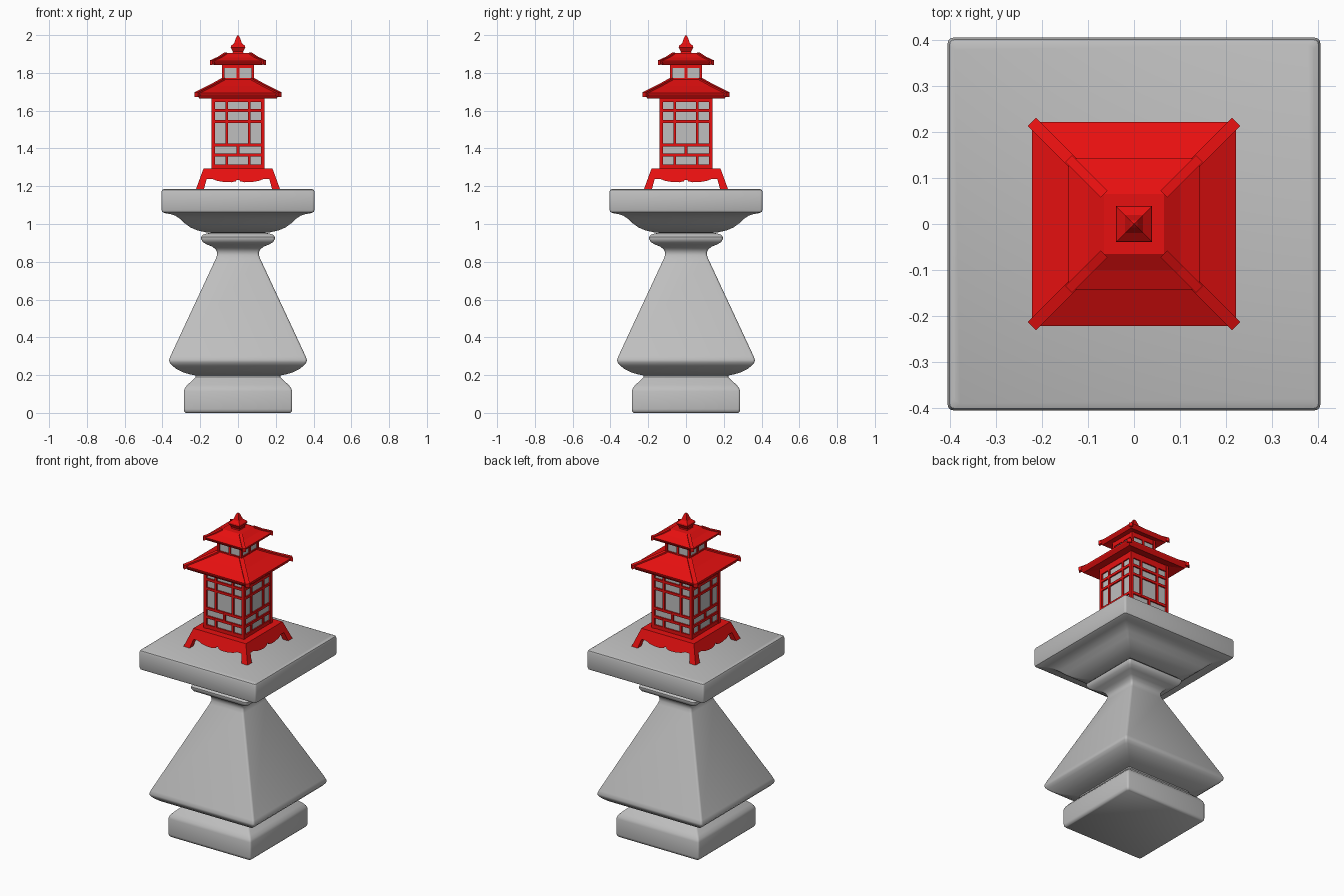
import bpy, bmesh, math
from mathutils import Matrix, Vector

if "Cube" in bpy.data.objects:
    bpy.data.objects.remove(bpy.data.objects["Cube"])


def material(name, rgb):
    m = bpy.data.materials.new(name)
    m.diffuse_color = (*rgb, 1)
    m.use_nodes = True
    m.node_tree.nodes["Principled BSDF"].inputs["Base Color"].default_value = m.diffuse_color
    return m


STONE = material("grey_stone", (0.52, 0.52, 0.52))
RED = material("red_lacquer", (0.8, 0.005, 0.005))


def finish(bm, name, mat, smooth=None):
    bmesh.ops.recalc_face_normals(bm, faces=bm.faces)
    me = bpy.data.meshes.new(name)
    bm.to_mesh(me)
    bm.free()
    ob = bpy.data.objects.new(name, me)
    bpy.context.collection.objects.link(ob)
    me.materials.append(mat)
    if smooth:
        bpy.ops.object.select_all(action='DESELECT')
        ob.select_set(True)
        bpy.context.view_layer.objects.active = ob
        bpy.ops.object.shade_smooth_by_angle(angle=math.radians(smooth))
    return ob


def ring_points(h, z, r):
    """Square outline of half-width h with corners rounded by r."""
    pts = []
    for q in range(4):
        a0 = math.pi / 2 * q
        cx = (h - r) * (1 if q in (0, 3) else -1)
        cy = (h - r) * (1 if q < 2 else -1)
        for k in range(4 if r else 1):
            a = a0 + math.pi / 6 * k
            pts.append((cx + r * math.cos(a), cy + r * math.sin(a), z))
    return pts


def loft(name, profile, mat, r=0.0, smooth=None):
    """Stack square rings following a (half-width, z) profile."""
    bm = bmesh.new()
    rings = [[bm.verts.new(p) for p in ring_points(h, z, r)] for h, z in profile]
    n = len(rings[0])
    for a, b in zip(rings, rings[1:]):
        for i in range(n):
            j = (i + 1) % n
            bm.faces.new((a[i], a[j], b[j], b[i]))
    bm.faces.new(rings[0])
    bm.faces.new(rings[-1])
    return finish(bm, name, mat, smooth)


def box(bm, x0, x1, y0, y1, z0, z1):
    m = Matrix.Translation(((x0 + x1) / 2, (y0 + y1) / 2, (z0 + z1) / 2)) @ \
        Matrix.Diagonal((x1 - x0, y1 - y0, z1 - z0, 1))
    bmesh.ops.create_cube(bm, size=1, matrix=m)


def four_sides(bm):
    """Repeat the front geometry on all four sides."""
    geom = bm.verts[:] + bm.edges[:] + bm.faces[:]
    for k in (1, 2, 3):
        new = bmesh.ops.duplicate(bm, geom=geom)["geom"]
        bmesh.ops.rotate(bm, verts=[g for g in new if isinstance(g, bmesh.types.BMVert)],
                         cent=(0, 0, 0), matrix=Matrix.Rotation(math.pi / 2 * k, 3, 'Z'))


def lattice(name, half, z0, z1, post, rows, uprights):
    """Corner posts, rails (z0, z1) and uprights (x, z0, z1) around a square box."""
    bm = bmesh.new()
    box(bm, -half, -half + post, -half, -half + post, z0, z1)
    for a, b in rows:
        box(bm, -half + post, half - post, -half + 0.003, -half + 0.016, a, b)
    for x, a, b in uprights:
        box(bm, x - 0.007, x + 0.007, -half + 0.002, -half + 0.016, a, b)
    four_sides(bm)
    return finish(bm, name, RED)


def hips(name, path, width, lift):
    """Raised ridge bars along the four roof corners; path is (half-width, z)."""
    bm = bmesh.new()
    side = Vector((1, -1, 0)).normalized() * width / 2
    rings = []
    for h, z in path:
        c = Vector((-h, -h, z))
        rings.append([bm.verts.new(c + s * side + Vector((0, 0, dz)))
                      for s, dz in ((-1, -0.02), (1, -0.02), (1, lift), (-1, lift))])
    for a, b in zip(rings, rings[1:]):
        for i in range(4):
            j = (i + 1) % 4
            bm.faces.new((a[i], a[j], b[j], b[i]))
    bm.faces.new(rings[0])
    bm.faces.new(rings[-1])
    four_sides(bm)
    return finish(bm, name, RED)


# Stone pedestal: plinth, flared pyramid and collar
loft("pedestal", [
    (0.277, 0), (0.285, 0.008), (0.287, 0.02), (0.287, 0.115), (0.282, 0.13), (0.268, 0.148),
    (0.235, 0.178), (0.224, 0.19), (0.224, 0.198), (0.25, 0.203), (0.29, 0.214),
    (0.325, 0.232), (0.35, 0.252), (0.363, 0.268), (0.365, 0.28), (0.358, 0.3),
    (0.118, 0.815), (0.111, 0.835), (0.111, 0.85), (0.118, 0.865), (0.135, 0.88),
    (0.165, 0.892), (0.186, 0.904), (0.195, 0.92), (0.195, 0.932), (0.185, 0.943),
    (0.165, 0.95), (0.13, 0.955)], STONE, 0.012, 40)

# Stone table slab with curved underside
loft("table_slab", [
    (0.13, 0.952), (0.17, 0.956), (0.215, 0.966), (0.252, 0.982), (0.282, 1.004),
    (0.305, 1.026), (0.33, 1.043), (0.36, 1.053), (0.39, 1.058), (0.401, 1.064),
    (0.405, 1.075), (0.405, 1.17), (0.401, 1.181), (0.39, 1.186)], STONE, 0.012, 40)

# Splayed feet with scalloped apron
half_outline = [(0.182, 1.295), (0.222, 1.186), (0.18, 1.186), (0.166, 1.238), (0.135, 1.238),
                (0.11, 1.228), (0.07, 1.222), (0.035, 1.221), (0.012, 1.226), (0.006, 1.234)]
outline = half_outline + [(-x, z) for x, z in reversed(half_outline)]
bm = bmesh.new()
T = 0.036
front, back = [], []
for x, z in outline:
    y = -0.182 - (1.295 - z) * 0.04 / 0.109
    edge = -y
    xi = math.copysign(edge - T, x) if abs(x) > edge - 0.001 else x
    front.append(bm.verts.new((x, y, z)))
    back.append(bm.verts.new((xi, y + T, z)))
bm.faces.new(front)
bm.faces.new(back[::-1])
for i in range(len(front)):
    j = (i + 1) % len(front)
    bm.faces.new((front[i], front[j], back[j], back[i]))
four_sides(bm)
finish(bm, "footed_apron", RED)
loft("lantern_floor", [(0.17, 1.26), (0.17, 1.294)], RED)

# Lower lantern room: grey panes behind a red lattice
loft("lower_panes", [(0.129, 1.29), (0.129, 1.69)], STONE)
uprights = [(s * 0.059, a, b) for s in (-1, 1) for a, b in ((1.295, 1.366), (1.42, 1.665))]
lattice("lower_lattice", 0.14, 1.29, 1.69, 0.018,
        [(1.29, 1.316), (1.357, 1.373), (1.411, 1.427), (1.535, 1.55), (1.592, 1.608),
         (1.645, 1.69)], uprights + [(0, 1.366, 1.42)])

# Lower roof
lower = [(0.222, 1.693), (0.145, 1.731), (0.078, 1.768)]
loft("lower_roof", [(0.13, 1.685), (0.205, 1.665), (0.22, 1.685)] + lower, RED)
hips("lower_roof_hips", lower, 0.026, 0.004)

# Upper lantern room
loft("upper_panes", [(0.077, 1.75), (0.077, 1.86)], STONE)
lattice("upper_lattice", 0.086, 1.75, 1.86, 0.014,
        [(1.75, 1.772), (1.826, 1.86)], [(0, 1.76, 1.84)])

# Upper roof
upper = [(0.142, 1.863), (0.1, 1.882), (0.065, 1.905)]
loft("upper_roof", [(0.08, 1.855), (0.128, 1.841), (0.14, 1.857)] + upper, RED)
hips("upper_roof_hips", upper, 0.02, 0.003)

# Finial
loft("finial", [(0.03, 1.9), (0.027, 1.912), (0.039, 1.935), (0.037, 1.943), (0.02, 1.958),
                (0.014, 1.975), (0.008, 1.992), (0.001, 2.0)], RED)
